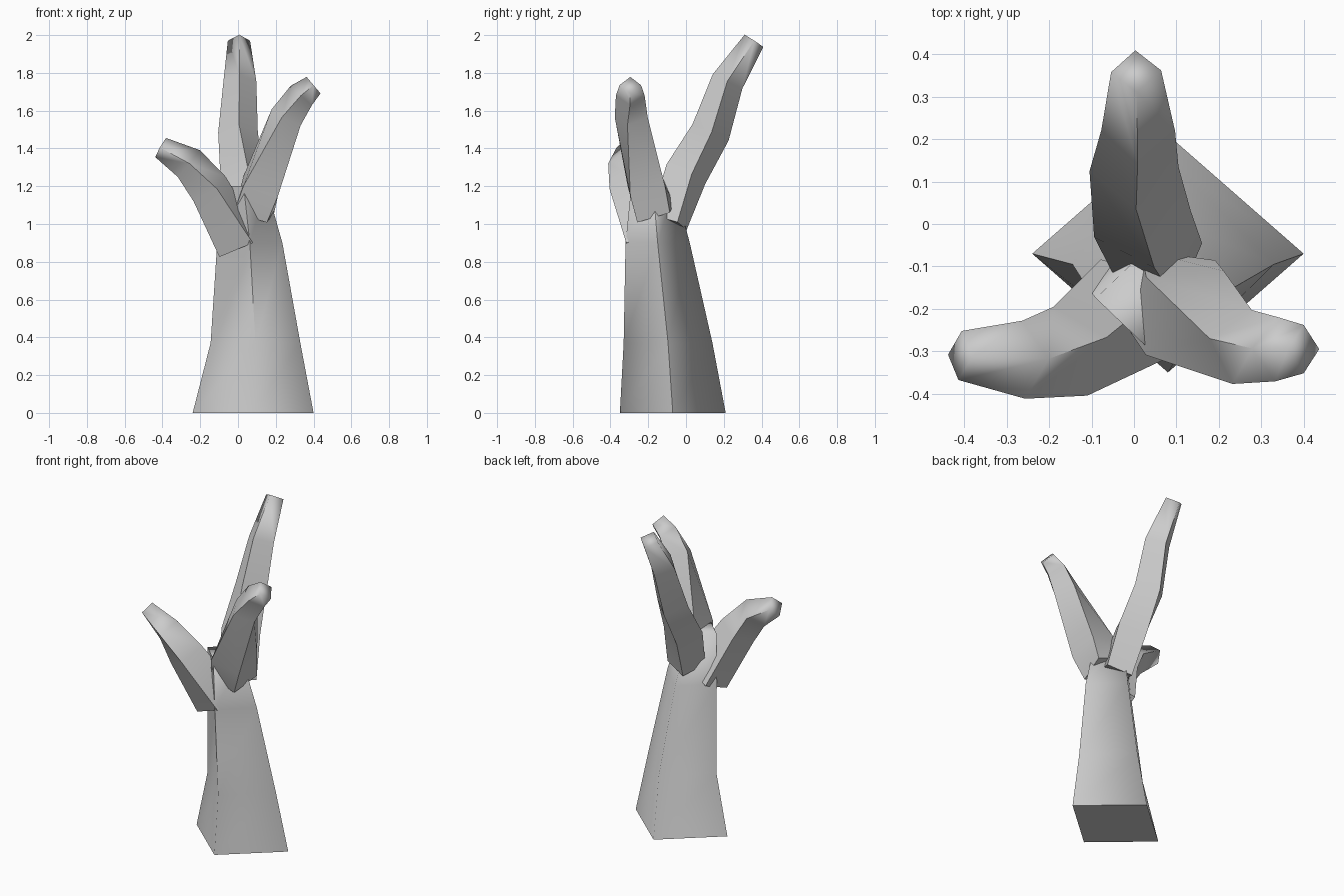
import bpy, bmesh, math
from mathutils import Vector

if "Cube" in bpy.data.objects:
    bpy.data.objects.remove(bpy.data.objects["Cube"])


def finish(name, rings):
    """Skin four-sided rings into a closed tube with mostly smooth shading."""
    bm = bmesh.new()
    loops = [[bm.verts.new(p) for p in ring] for ring in rings]
    for a, b in zip(loops, loops[1:]):
        for i in range(4):
            j = (i + 1) % 4
            bm.faces.new((a[i], a[j], b[j], b[i]))
    bm.faces.new(loops[0][::-1])
    bm.faces.new(loops[-1])
    bmesh.ops.recalc_face_normals(bm, faces=bm.faces)
    mesh = bpy.data.meshes.new(name)
    bm.to_mesh(mesh)
    bm.free()
    obj = bpy.data.objects.new(name, mesh)
    bpy.context.collection.objects.link(obj)
    bpy.ops.object.select_all(action='DESELECT')
    obj.select_set(True)
    bpy.context.view_layer.objects.active = obj
    bpy.ops.object.shade_smooth_by_angle(angle=math.radians(88))


def branch(name, path):
    """Sweep a diamond section along (x, y, z, radius) points."""
    pts = [Vector(p[:3]) for p in path]
    rings = []
    for i, p in enumerate(pts):
        steps = []
        if i > 0:
            steps.append((p - pts[i - 1]).normalized())
        if i < len(pts) - 1:
            steps.append((pts[i + 1] - p).normalized())
        d = sum(steps, Vector()).normalized()
        u = d.cross(Vector((0, 0, 1))).normalized()
        v = u.cross(d)
        r = path[i][3]
        rings.append([p + u * r, p + v * r, p - u * r, p - v * r])
    finish(name, rings)


# Tapering diamond trunk: left, right, front, back, height
trunk = []
for x0, x1, y0, y1, z in [(-0.24, 0.40, -0.35, 0.21, 0),
                          (-0.145, 0.33, -0.33, 0.14, 0.37),
                          (-0.11, 0.235, -0.32, 0.02, 0.90),
                          (-0.09, 0.15, -0.29, -0.06, 1.20)]:
    cx, cy = (x0 + x1) / 2, (y0 + y1) / 2
    trunk.append([(x1, cy, z), (cx, y1, z), (x0, cy, z), (cx, y0, z)])
finish("trunk", trunk)

# Three branches
branch("back_branch", [(0.06, -0.09, 1.01, 0.11), (0.02, 0.0, 1.265, 0.118),
                       (0.0, 0.13, 1.485, 0.105), (0.01, 0.22, 1.755, 0.087),
                       (0.005, 0.36, 1.97, 0.059)])
branch("left_branch", [(0.0, -0.20, 0.90, 0.14), (-0.15, -0.30, 1.185, 0.112),
                       (-0.26, -0.32, 1.32, 0.092), (-0.41, -0.31, 1.405, 0.058)])
branch("right_branch", [(0.085, -0.16, 1.06, 0.13), (0.12, -0.21, 1.20, 0.135),
                        (0.255, -0.29, 1.565, 0.09), (0.335, -0.295, 1.68, 0.076),
                        (0.40, -0.295, 1.735, 0.057)])
